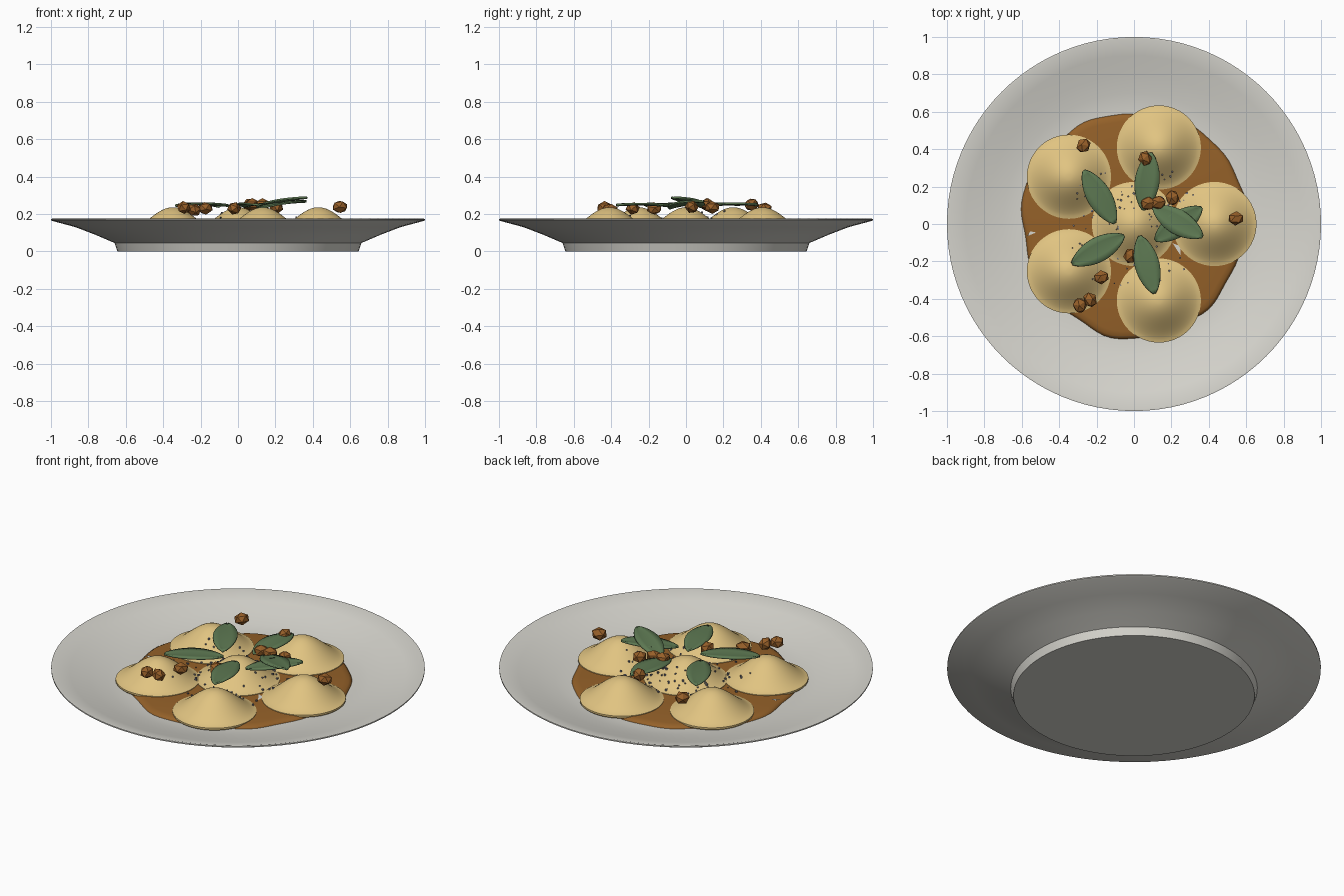
import bpy, bmesh, math, random
from math import sin, cos, pi
from mathutils import Vector, Matrix

random.seed(7)
default = bpy.data.objects.get("Cube")
if default:
    bpy.data.objects.remove(default, do_unlink=True)


def material(name, rgb):
    m = bpy.data.materials.new(name)
    m.use_nodes = True
    m.diffuse_color = (*rgb, 1)
    for node in m.node_tree.nodes:
        if node.type == 'BSDF_PRINCIPLED':
            node.inputs["Base Color"].default_value = (*rgb, 1)
            node.inputs["Roughness"].default_value = 0.6
    return m


CERAMIC = material("white ceramic", (0.68, 0.67, 0.62))
PASTA = material("golden pasta", (0.75, 0.55, 0.22))
SAUCE = material("brown sauce", (0.30, 0.12, 0.022))
LEAF = material("sage green", (0.11, 0.19, 0.085))
NUT = material("toasted nut", (0.31, 0.115, 0.022))
PEPPER = material("grey pepper", (0.2, 0.2, 0.25))


def finish(name, bm, mat, smooth=True, angle=35):
    bmesh.ops.recalc_face_normals(bm, faces=bm.faces)
    mesh = bpy.data.meshes.new(name)
    bm.to_mesh(mesh)
    bm.free()
    mesh.materials.append(mat)
    if smooth:
        mesh.shade_smooth()
        mesh.set_sharp_from_angle(angle=math.radians(angle))
    obj = bpy.data.objects.new(name, mesh)
    bpy.context.collection.objects.link(obj)
    return obj


def lathe(name, profile, mat, segments=64, outline=lambda a: 1, angle=35):
    """Spin a profile of (radius, height) pairs; both ends are closed."""
    bm = bmesh.new()
    rings = []
    for r, z in profile:
        ring = []
        for i in range(segments):
            a = 2 * pi * i / segments
            k = r * outline(a)
            ring.append(bm.verts.new((k * cos(a), k * sin(a), z)))
        rings.append(ring)
    for low, high in zip(rings, rings[1:]):
        for i in range(segments):
            j = (i + 1) % segments
            bm.faces.new((low[i], low[j], high[j], high[i]))
    bm.faces.new(rings[0])
    bm.faces.new(rings[-1])
    return finish(name, bm, mat, angle=angle)


# Plate with a solid foot and a wide sloping rim
lathe("plate", [(0.645, 0), (0.66, 0.045), (0.76, 0.088), (0.87, 0.13), (0.99, 0.162),
                (1, 0.167), (1, 0.174), (0.99, 0.175), (0.9, 0.151), (0.8, 0.125),
                (0.7, 0.102), (0.62, 0.091), (0.55, 0.09)],
      CERAMIC, segments=96, angle=25)

# Pool of sauce with a wavy edge
lathe("sauce", [(0.6, 0.085), (0.6, 0.093), (0.585, 0.102), (0.56, 0.107), (0.3, 0.108)],
      SAUCE, segments=96, angle=60,
      outline=lambda a: 1 + 0.02 * sin(3 * a) + 0.013 * sin(7 * a + 1) + 0.008 * sin(13 * a))

# Filled pasta parcels: one in the middle and five around it
RADIUS, BASE, HEIGHT = 0.225, 0.111, 0.125


def bell(r):
    return BASE + HEIGHT * max(0, 0.5 + 0.5 * cos(pi * min(r / RADIUS, 1))) ** 0.75


centres = [Vector((0, 0))]
centres += [0.43 * Vector((cos(2 * pi * i / 5), sin(2 * pi * i / 5))) for i in range(5)]
pasta_profile = [(RADIUS * 0.97, 0.095), (RADIUS, 0.101)]
pasta_profile += [(RADIUS * (1 - i / 16), bell(RADIUS * (1 - i / 16))) for i in range(16)]
for i, c in enumerate(centres):
    parcel = lathe(f"pasta_parcel_{i + 1}", pasta_profile, PASTA, segments=48)
    parcel.location = (c.x, c.y, 0)


def surface(x, y):
    return max(bell((Vector((x, y)) - c).length) for c in centres)


# Sage leaves, each given by its stalk end and tip
def leaf(name, start, tip, half_width=0.066):
    start, tip = Vector(start), Vector(tip)
    side = (tip - start).cross(Vector((0, 0, 1))).normalized()
    up = side.cross(tip - start).normalized()
    bm = bmesh.new()
    rows = []
    for i in range(15):
        t = 0.01 + 0.98 * i / 14
        w = half_width * sin(pi * t) ** 0.65
        centre = start.lerp(tip, t) + up * 0.008 * sin(pi * t)
        rows.append([bm.verts.new(centre + side * w * s + up * 0.006 * (abs(s) - 0.5))
                     for s in (-1, -0.5, 0, 0.5, 1)])
    for a, b in zip(rows, rows[1:]):
        for k in range(4):
            bm.faces.new((a[k], a[k + 1], b[k + 1], b[k]))
    obj = finish(name, bm, LEAF)
    thick = obj.modifiers.new("thickness", 'SOLIDIFY')
    thick.thickness = 0.009
    thick.offset = 0


leaves = [((-0.10, 0.0, 0.24), (-0.27, 0.29, 0.25)),
          ((-0.05, -0.06, 0.245), (-0.335, -0.215, 0.245)),
          ((0.05, 0.07, 0.24), (0.09, 0.385, 0.25)),
          ((0.03, -0.06, 0.24), (0.11, -0.375, 0.248)),
          ((0.11, -0.09, 0.23), (0.365, 0.09, 0.268)),
          ((0.10, 0.09, 0.236), (0.37, -0.07, 0.288))]
for i, (start, tip) in enumerate(leaves):
    leaf(f"sage_leaf_{i + 1}", start, tip)

# Scattered toasted nuts, faceted and slightly uneven
nuts = [(-0.27, 0.42, 0.228), (0.06, 0.35, 0.25), (0.205, 0.14, 0.235), (0.075, 0.11, 0.25),
        (0.13, 0.115, 0.25), (0.545, 0.03, 0.238), (-0.02, -0.17, 0.23),
        (-0.175, -0.285, 0.23), (-0.235, -0.405, 0.222), (-0.29, -0.435, 0.235)]
for i, place in enumerate(nuts):
    bm = bmesh.new()
    turn = Matrix.Rotation(random.uniform(0, pi), 4, 'Z') @ Matrix.Rotation(random.uniform(-0.5, 0.5), 4, 'X')
    shape = Matrix.Diagonal((1.08, 0.95, 0.85, 1))
    bmesh.ops.create_icosphere(bm, subdivisions=1, radius=0.041,
                               matrix=Matrix.Translation(place) @ turn @ shape)
    finish(f"nut_{i + 1}", bm, NUT, smooth=False)

# Ground pepper sprinkled over the middle
bm = bmesh.new()
for i in range(110):
    a, r = random.uniform(0, 2 * pi), random.uniform(0.08, 0.37)
    x, y = r * cos(a), r * sin(a)
    spin = Matrix.Rotation(random.uniform(0, pi), 4, 'Z')
    bmesh.ops.create_cube(bm, size=random.uniform(0.005, 0.01),
                          matrix=Matrix.Translation((x, y, surface(x, y) + 0.003)) @ spin)
finish("pepper", bm, PEPPER, smooth=False)

# Small bare patches where the plate shows through the sauce
for i, (x, y, size, turn) in enumerate([(-0.55, -0.05, 0.03, 0.4), (0.235, -0.13, 0.045, -1.0)]):
    bm = bmesh.new()
    bmesh.ops.create_circle(bm, cap_ends=True, segments=3, radius=size,
                            matrix=Matrix.Translation((x, y, 0.111)) @ Matrix.Rotation(turn, 4, 'Z')
                            @ Matrix.Diagonal((1, 0.4, 1, 1)))
    finish(f"bare_patch_{i + 1}", bm, CERAMIC, smooth=False)
